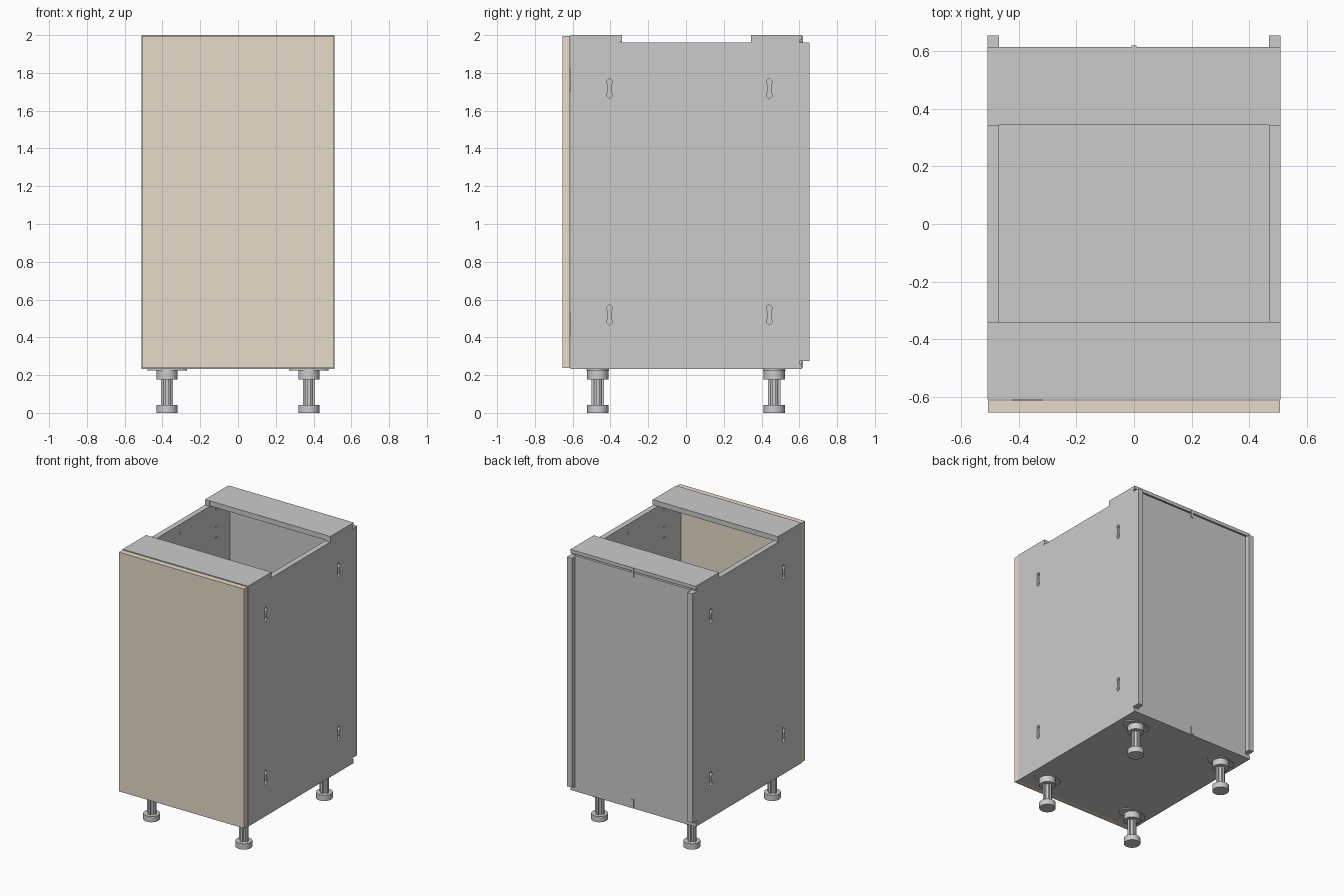
import bpy, bmesh, math
from mathutils import Matrix, Vector

if "Cube" in bpy.data.objects:
    bpy.data.objects.remove(bpy.data.objects["Cube"])


def finish(name, bm, mat=None, smooth=False):
    bmesh.ops.recalc_face_normals(bm, faces=bm.faces)
    me = bpy.data.meshes.new(name)
    bm.to_mesh(me)
    bm.free()
    ob = bpy.data.objects.new(name, me)
    bpy.context.collection.objects.link(ob)
    if mat:
        me.materials.append(mat)
    if smooth:
        bpy.ops.object.select_all(action='DESELECT')
        ob.select_set(True)
        bpy.context.view_layer.objects.active = ob
        bpy.ops.object.shade_smooth_by_angle(angle=math.radians(35))
    return ob


def add_box(bm, x0, x1, y0, y1, z0, z1):
    size = Matrix.Diagonal((abs(x1 - x0), abs(y1 - y0), abs(z1 - z0), 1))
    mid = Matrix.Translation(((x0 + x1) / 2, (y0 + y1) / 2, (z0 + z1) / 2))
    bmesh.ops.create_cube(bm, size=1, matrix=mid @ size)


def box(name, *dims, mat=None):
    bm = bmesh.new()
    add_box(bm, *dims)
    return finish(name, bm, mat)


def add_prism(bm, pts, x0, x1):
    """Extrude a (y, z) profile along x."""
    face = bm.faces.new([bm.verts.new((x0, y, z)) for y, z in pts])
    ext = bmesh.ops.extrude_face_region(bm, geom=[face])
    verts = [v for v in ext['geom'] if isinstance(v, bmesh.types.BMVert)]
    bmesh.ops.translate(bm, verts=verts, vec=(x1 - x0, 0, 0))


def add_disc(bm, x, y, z0, z1, r, sx=1.0, seg=32):
    m = Matrix.Translation((x, y, (z0 + z1) / 2)) @ Matrix.Diagonal((sx, 1, 1, 1))
    bmesh.ops.create_cone(bm, cap_ends=True, segments=seg, radius1=r, radius2=r,
                          depth=z1 - z0, matrix=m)


def cut(ob, cutter):
    mod = ob.modifiers.new("cut", 'BOOLEAN')
    mod.operation = 'DIFFERENCE'
    mod.solver = 'EXACT'
    mod.object = cutter
    cutter.hide_render = True
    dg = bpy.context.evaluated_depsgraph_get()
    me = bpy.data.meshes.new_from_object(ob.evaluated_get(dg))
    ob.modifiers.clear()
    ob.data = me
    bpy.data.objects.remove(cutter)


tan = bpy.data.materials.new("tan_front")
tan.diffuse_color = (0.79, 0.71, 0.58, 1)
tan.use_nodes = True
tan.node_tree.nodes["Principled BSDF"].inputs["Base Color"].default_value = tan.diffuse_color

# Side panels: notched profile with rear flange, keyhole slots and shelf pin holes
side = [(-0.611, 0.233), (0.615, 0.233), (0.615, 0.26), (0.602, 0.26),
        (0.602, 0.275), (0.655, 0.275), (0.655, 1.96), (0.602, 1.96),
        (0.602, 1.975), (0.615, 1.975), (0.615, 1.999), (0.343, 1.999),
        (0.343, 1.96), (-0.35, 1.96), (-0.35, 1.999), (-0.611, 1.999)]
half = [(0.055, 0.0), (0.041, 0.014), (0.028, 0.014), (0.020, 0.009)]
slot = [(w, h) for h, w in half]
slot += [(w, -h) for h, w in reversed(half)]
slot += [(-w, -h) for h, w in half[1:]]
slot += [(-w, h) for h, w in reversed(half[1:])]

for s, label in ((-1, "left"), (1, "right")):
    bm = bmesh.new()
    add_prism(bm, side, s * 0.47, s * 0.51)
    panel = finish(label + "_side_panel", bm)
    bm = bmesh.new()
    for y in (-0.405, 0.44):
        for z in (1.717, 0.52):
            add_prism(bm, [(y + a, z + b) for a, b in slot], s * 0.492, s * 0.53)
    for y, heights in ((-0.42, (1.91, 1.78, 1.70, 0.60, 0.52, 0.40)),
                       (0.0, (1.89, 1.10)),
                       (0.42, (1.91, 1.78, 1.70, 0.60, 0.52, 0.40))):
        for z in heights:
            ring = [(y + 0.008 * math.cos(i * math.pi / 5),
                     z + 0.008 * math.sin(i * math.pi / 5)) for i in range(10)]
            add_prism(bm, ring, s * 0.45, s * 0.482)
    cut(panel, finish("slot_cutter", bm))

# Carcass: floor, back and two top rails
box("bottom_panel", -0.47, 0.47, -0.611, 0.58, 0.233, 0.272)
box("back_panel", -0.47, 0.47, 0.577, 0.615, 0.233, 1.965)
box("front_top_rail", -0.509, 0.509, -0.611, -0.34, 1.963, 2.0)
box("back_top_rail", -0.509, 0.509, 0.345, 0.615, 1.975, 2.0)
box("back_rail_lip", -0.47, 0.47, 0.345, 0.36, 1.963, 1.98)

# Small locating tabs on the back
for z, label in ((1.965, "upper"), (0.27, "lower")):
    box(label + "_back_tab", -0.009, 0.009, 0.605, 0.620, z - 0.03, z + 0.03)

# Door and its hinges
box("door", -0.508, 0.508, -0.655, -0.614, 0.237, 1.995, mat=tan)
for z, label in ((1.76, "upper"), (0.47, "lower")):
    bm = bmesh.new()
    add_box(bm, -0.42, -0.32, -0.615, -0.60, z - 0.06, z + 0.06)
    add_box(bm, -0.44, -0.35, -0.61, -0.56, z - 0.03, z + 0.03)
    add_box(bm, -0.472, -0.43, -0.60, -0.42, z - 0.025, z + 0.025)
    finish(label + "_hinge", bm)

# Adjustable feet: mounting plate, collar, ribbed stem and pad
for x, sx in ((-0.375, "left"), (0.375, "right")):
    for y, sy in ((-0.467, "front"), (0.467, "back")):
        bm = bmesh.new()
        add_disc(bm, x, y, 0.225, 0.234, 0.06, sx=1.75)
        add_disc(bm, x, y, 0.178, 0.228, 0.056)
        add_disc(bm, x, y, 0.0, 0.042, 0.056)
        add_disc(bm, x, y, 0.04, 0.18, 0.022, seg=16)
        add_box(bm, x - 0.032, x + 0.032, y - 0.009, y + 0.009, 0.04, 0.18)
        add_box(bm, x - 0.009, x + 0.009, y - 0.032, y + 0.032, 0.04, 0.18)
        finish(sy + "_" + sx + "_foot", bm, smooth=True)
